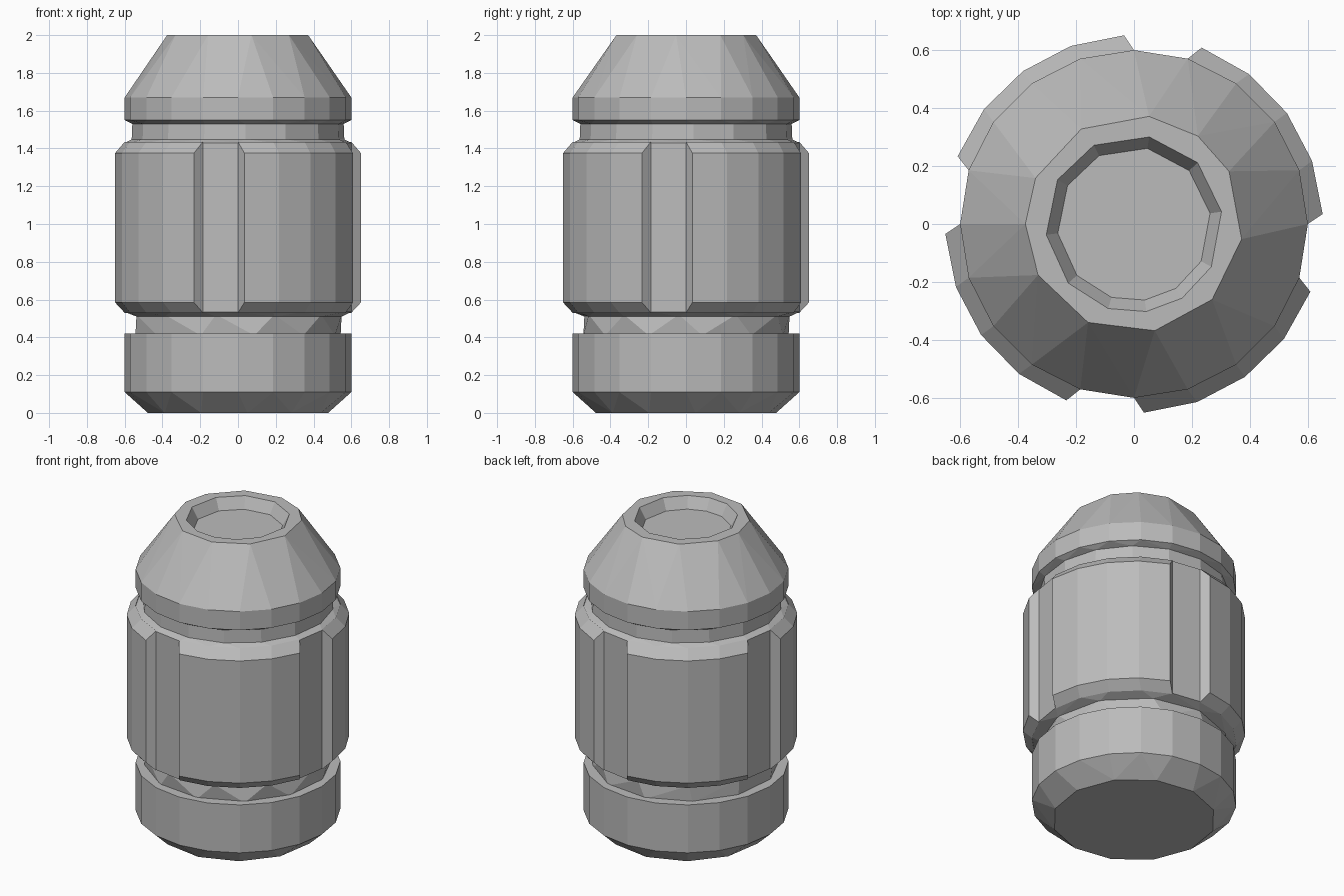
import bpy, bmesh
from math import cos, sin, radians

if "Cube" in bpy.data.objects:
    bpy.data.objects.remove(bpy.data.objects["Cube"])

mat = bpy.data.materials.new("grey metal")
mat.use_nodes = True
GREY = (0.5, 0.5, 0.5, 1)
mat.diffuse_color = GREY
mat.node_tree.nodes["Principled BSDF"].inputs["Base Color"].default_value = GREY


def finish(bm, name):
    bmesh.ops.recalc_face_normals(bm, faces=bm.faces)
    mesh = bpy.data.meshes.new(name)
    bm.to_mesh(mesh)
    bm.free()
    mesh.materials.append(mat)
    obj = bpy.data.objects.new(name, mesh)
    bpy.context.collection.objects.link(obj)


def even(sides, start=0):
    return [start + 360 * i / sides for i in range(sides)]


def add_ring(bm, radius, z, angles):
    return [bm.verts.new((radius * cos(radians(a)), radius * sin(radians(a)), z))
            for a in angles]


def join_rings(bm, a, ang_a, b, ang_b):
    """Band between two rings; triangles where their side counts differ."""
    if ang_a == ang_b:
        for i in range(len(a)):
            j = (i + 1) % len(a)
            bm.faces.new((a[i], a[j], b[j], b[i]))
        return
    i = j = 0
    na, nb = len(a), len(b)
    angle = lambda angs, k: angs[k % len(angs)] + 360 * (k // len(angs))
    while i < na or j < nb:
        mid_a = angle(ang_a, i) + angle(ang_a, i + 1)
        mid_b = angle(ang_b, j) + angle(ang_b, j + 1)
        if j == nb or (i < na and mid_a <= mid_b):
            bm.faces.new((a[i % na], a[(i + 1) % na], b[j % nb]))
            i += 1
        else:
            bm.faces.new((a[i % na], b[(j + 1) % nb], b[j % nb]))
            j += 1


def lathe(name, profile):
    bm = bmesh.new()
    rings = [(add_ring(bm, r, z, ang), ang) for r, z, ang in profile]
    for (a, aa), (b, ab) in zip(rings, rings[1:]):
        join_rings(bm, a, aa, b, ab)
    bm.faces.new(rings[0][0])
    bm.faces.new(rings[-1][0])
    finish(bm, name)


# Side layouts of the rings
FULL = even(20)
BASE = even(12, 6)
NECK_LOW = even(12, 9)
NECK_HIGH = even(11, -4)
COLLAR = even(16, 4)
TIP = [-8, 29, 54, 82, 119, 155, 180, 208, 245, 281, 316]
HOLE = [8, 44, 80, 117, 150, 187, 222, 253, 278, 303, 331]

# Lower cap with its chamfered foot
lathe("lower_cap", [(0.48, 0, BASE), (0.6, 0.11, FULL), (0.6, 0.42, FULL)])

# Recessed necks
lathe("lower_neck", [(0.55, 0.41, NECK_LOW), (0.55, 0.52, NECK_HIGH)])
lathe("upper_neck", [(0.565, 1.43, COLLAR), (0.56, 1.55, COLLAR)])

# Middle barrel
lathe("barrel", [(0.55, 0.51, NECK_HIGH), (0.6, 0.535, FULL),
                 (0.6, 1.43, FULL), (0.56, 1.45, COLLAR)])

# Conical nose with a shallow socket in its top
lathe("nose", [(0.56, 1.53, COLLAR), (0.6, 1.55, FULL), (0.6, 1.67, FULL),
               (0.375, 2, TIP), (0.305, 2, HOLE), (0.265, 1.93, HOLE)])

# Four raised grip panels with bevelled edges
for k, side in enumerate(("left_back", "right_back", "right_front", "left_front")):
    bm = bmesh.new()
    start = 90 * k
    inner = [start + 18 * i for i in range(5)]
    outer = [start + 3 + 16.5 * i for i in range(5)]
    rows = [add_ring(bm, 0.6, 0.53, inner), add_ring(bm, 0.652, 0.585, outer),
            add_ring(bm, 0.652, 1.375, outer), add_ring(bm, 0.6, 1.435, inner)]
    for a, b in zip(rows, rows[1:]):
        for i in range(4):
            bm.faces.new((a[i], a[i + 1], b[i + 1], b[i]))
    for end in (0, -1):
        bm.faces.new([row[end] for row in rows])
    for i in range(4):
        bm.faces.new((rows[0][i], rows[0][i + 1], rows[3][i + 1], rows[3][i]))
    finish(bm, "grip_panel_" + side)
